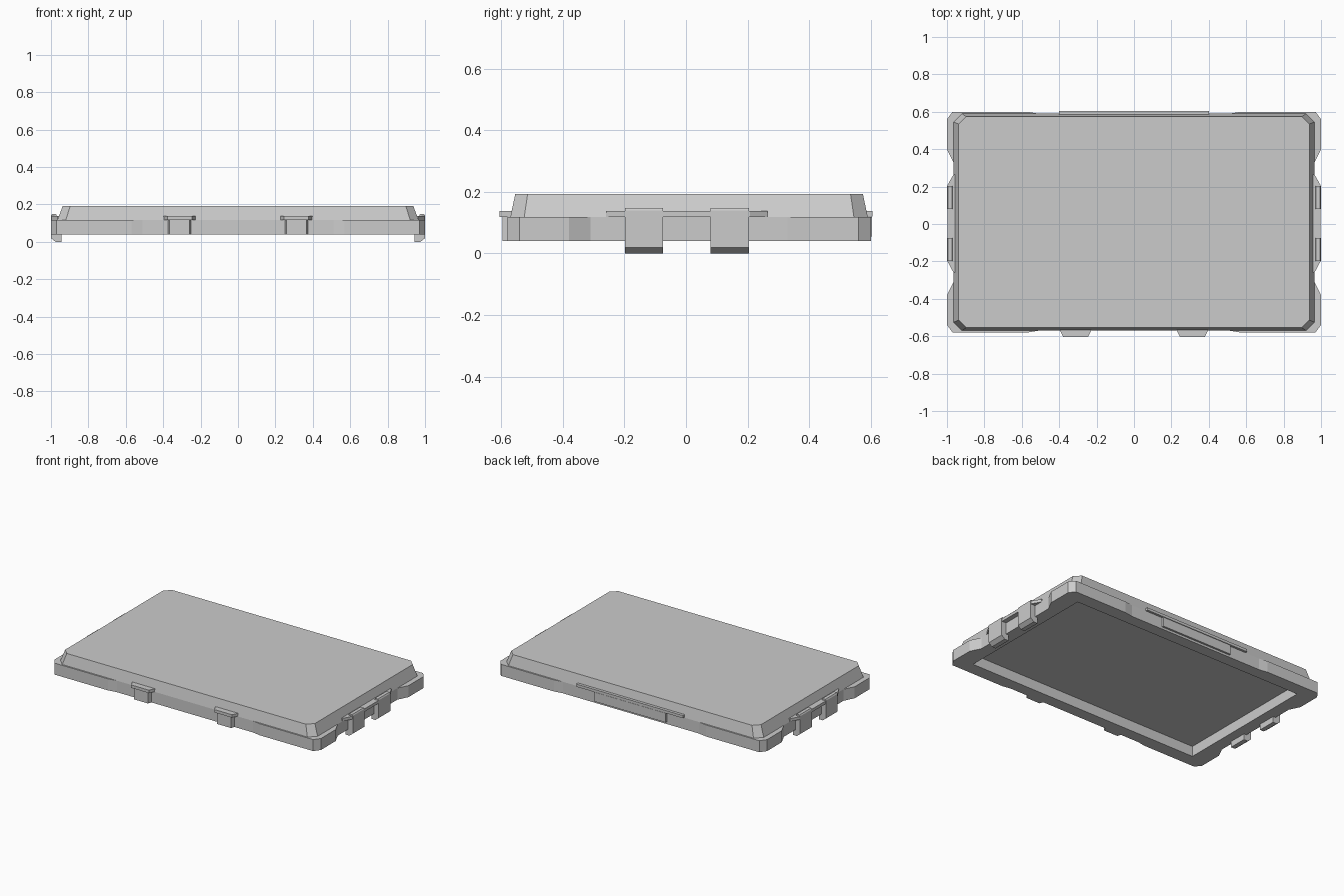
import bpy, bmesh

if "Cube" in bpy.data.objects:
    bpy.data.objects.remove(bpy.data.objects["Cube"])

# One grey for the whole lid
grey = bpy.data.materials.new("plain_grey")
grey.use_nodes = True
grey.diffuse_color = (0.6, 0.6, 0.6, 1)
grey.node_tree.nodes["Principled BSDF"].inputs["Base Color"].default_value = (0.6, 0.6, 0.6, 1)


def loft(name, lower, upper):
    """Solid between two matching rings of 3D points."""
    bm = bmesh.new()
    a = [bm.verts.new(p) for p in lower]
    b = [bm.verts.new(p) for p in upper]
    bm.faces.new(a)
    bm.faces.new(b)
    for i in range(len(a)):
        j = (i + 1) % len(a)
        bm.faces.new((a[i], a[j], b[j], b[i]))
    bmesh.ops.recalc_face_normals(bm, faces=bm.faces)
    mesh = bpy.data.meshes.new(name)
    bm.to_mesh(mesh)
    bm.free()
    mesh.materials.append(grey)
    obj = bpy.data.objects.new(name, mesh)
    bpy.context.collection.objects.link(obj)
    return obj


def at(outline, z):
    return [(x, y, z) for x, y in outline]


def prism(name, outline, z0, z1):
    return loft(name, at(outline, z0), at(outline, z1))


def four_way(quarter, cy):
    """Mirror a quarter outline in x and y about the centre (0, cy)."""
    back = quarter + [(-x, y) for x, y in reversed(quarter)]
    full = back + [(-x, -y) for x, y in back]
    return [(x, y + cy) for x, y in full]


def chamfered(hx, hy, c, cy):
    return four_way([(hx, hy - c), (hx - c, hy)], cy)


CY = 0.01

# Rim with thicker corners, hollow underneath
rim = prism("rim", four_way([(0.965, 0.32), (1, 0.39), (1, 0.55), (0.97, 0.59),
                             (0.57, 0.59), (0.51, 0.58)], CY), 0.04, 0.118)
pit = prism("underside_cutter", four_way([(0.88, 0.5)], CY), 0, 0.11)
pit.hide_render = True
pit.hide_viewport = True
pit.display_type = 'WIRE'
cut = rim.modifiers.new("hollow", 'BOOLEAN')
cut.operation = 'DIFFERENCE'
cut.solver = 'EXACT'
cut.object = pit

# Raised cover with sloped sides and cut corners
loft("cover", at(chamfered(0.965, 0.58, 0.045, CY), 0.118),
     at(chamfered(0.937, 0.564, 0.04, CY), 0.193))

# Back hinge strip and the narrower block below it
prism("hinge_strip", four_way([(0.4, 0.015)], 0.59), 0.12, 0.138)
prism("hinge_block", four_way([(0.27, 0.015)], 0.588), 0.055, 0.118)

for side, s in (("left", 1), ("right", -1)):
    # Front finger tabs
    for part, half, slope, y, z0, z1 in (("tab_plate", 0.086, 0.02, -0.605, 0.118, 0.138),
                                         ("tab_block", 0.063, 0.01, -0.595, 0.04, 0.118)):
        cx = 0.312 * s
        prism(f"{side}_{part}",
              [(cx - half, -0.565), (cx - half + slope, y),
               (cx + half - slope, y), (cx + half, -0.565)], z0, z1)

    # Side shelf that carries the clips
    prism(f"{side}_clip_shelf",
          [(0.95 * s, -0.26), (0.965 * s, -0.26), (0.997 * s, -0.2),
           (0.997 * s, 0.208), (0.965 * s, 0.265), (0.95 * s, 0.265)], 0.118, 0.138)

    # Hooked clips
    hook = [(0.972, 0.148), (0.995, 0.148), (1, 0.14), (1, 0.02), (0.975, 0),
            (0.945, 0), (0.945, 0.04), (0.964, 0.04), (0.964, 0.12)]
    for place, y in (("front", -0.136), ("back", 0.142)):
        loft(f"{side}_{place}_clip",
             [(x * s, y - 0.062, z) for x, z in hook],
             [(x * s, y + 0.062, z) for x, z in hook])
